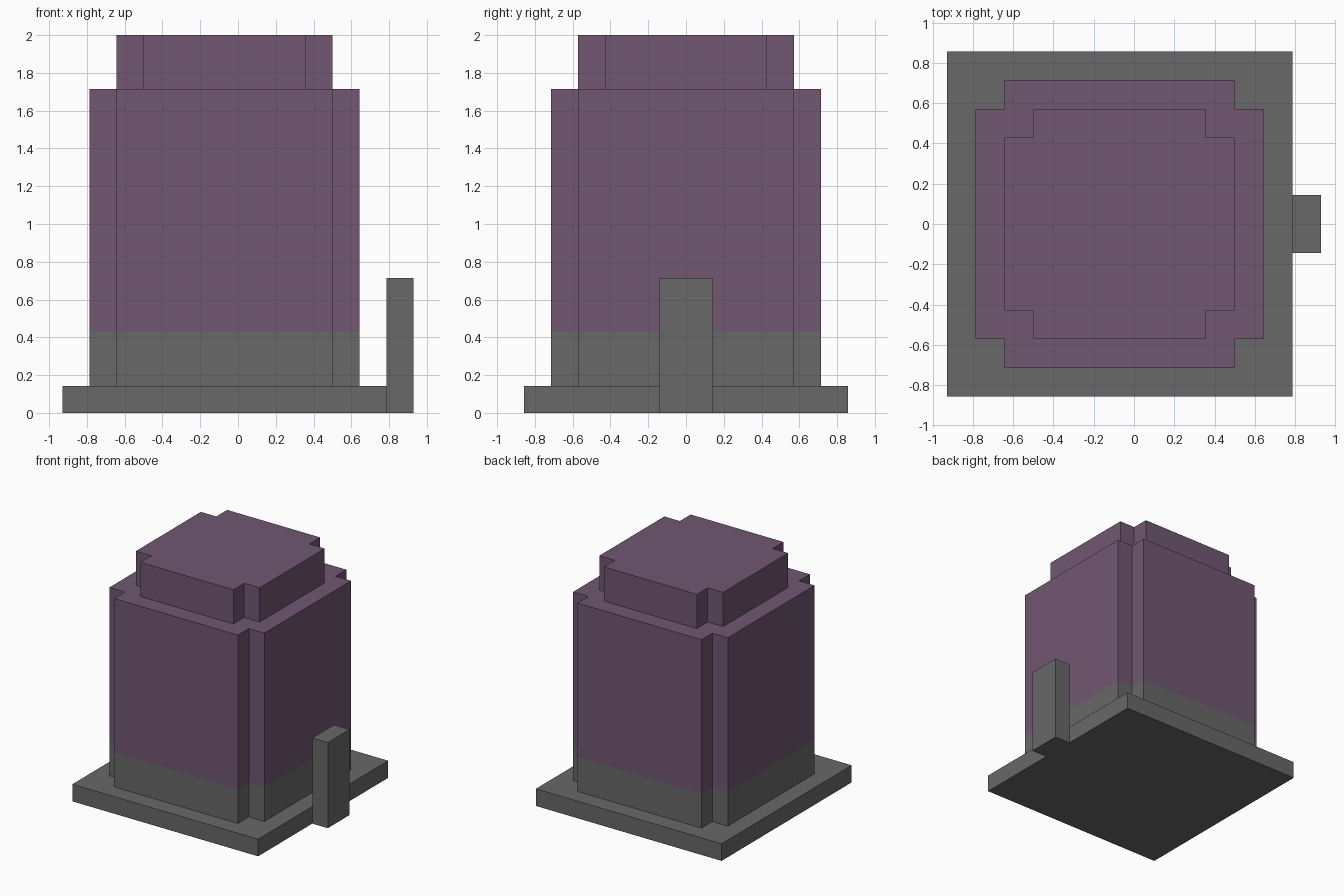
import bpy, bmesh

if "Cube" in bpy.data.objects:
    bpy.data.objects.remove(bpy.data.objects["Cube"])

U = 1 / 7          # modelling unit: the whole model is 14 units tall
CX = -0.5          # x centre of the main body, in units


def material(name, rgb):
    m = bpy.data.materials.new(name)
    m.diffuse_color = (*rgb, 1)
    m.use_nodes = True
    m.node_tree.nodes["Principled BSDF"].inputs["Base Color"].default_value = m.diffuse_color
    return m


GREY = material("stone grey", (0.14, 0.14, 0.14))
PURPLE = material("dull purple", (0.165, 0.095, 0.17))


def prism(name, outline, levels, mats):
    """Stack an outline through the levels; mats[i] colours the band above levels[i]."""
    bm = bmesh.new()
    rings = [[bm.verts.new((x * U, y * U, z * U)) for x, y in outline] for z in levels]
    n = len(outline)
    used = list(dict.fromkeys(mats))
    for band, (lo, hi) in enumerate(zip(rings, rings[1:])):
        for i in range(n):
            j = (i + 1) % n
            bm.faces.new((lo[i], lo[j], hi[j], hi[i])).material_index = used.index(mats[band])
    bm.faces.new(rings[0][::-1]).material_index = used.index(mats[0])
    bm.faces.new(rings[-1]).material_index = used.index(mats[-1])
    bmesh.ops.recalc_face_normals(bm, faces=bm.faces)
    me = bpy.data.meshes.new(name)
    bm.to_mesh(me)
    bm.free()
    for m in used:
        me.materials.append(m)
    ob = bpy.data.objects.new(name, me)
    bpy.context.collection.objects.link(ob)
    return ob


def rectangle(cx, hx, hy):
    return [(cx - hx, -hy), (cx + hx, -hy), (cx + hx, hy), (cx - hx, hy)]


def notched_square(cx, h):
    """Square of half-size h with a one-unit notch cut from each corner."""
    k = h - 1
    pts = []
    x, y = 1, 0
    for _ in range(4):
        for a, b in ((h, -k), (h, k), (k, k)):
            pts.append((cx + a * x - b * y, a * y + b * x))
        x, y = -y, x
    return pts


# Flat base slab
prism("base_slab", rectangle(CX, 6, 6), [0, 1], [GREY])
# Main body with a grey lower band
prism("body", notched_square(CX, 5), [1, 3, 12], [GREY, PURPLE])
# Smaller cap on top
prism("cap", notched_square(CX, 4), [12, 14], [PURPLE])
# Upright post on the right side
prism("side_post", rectangle(6, 0.5, 1), [0, 5], [GREY])
